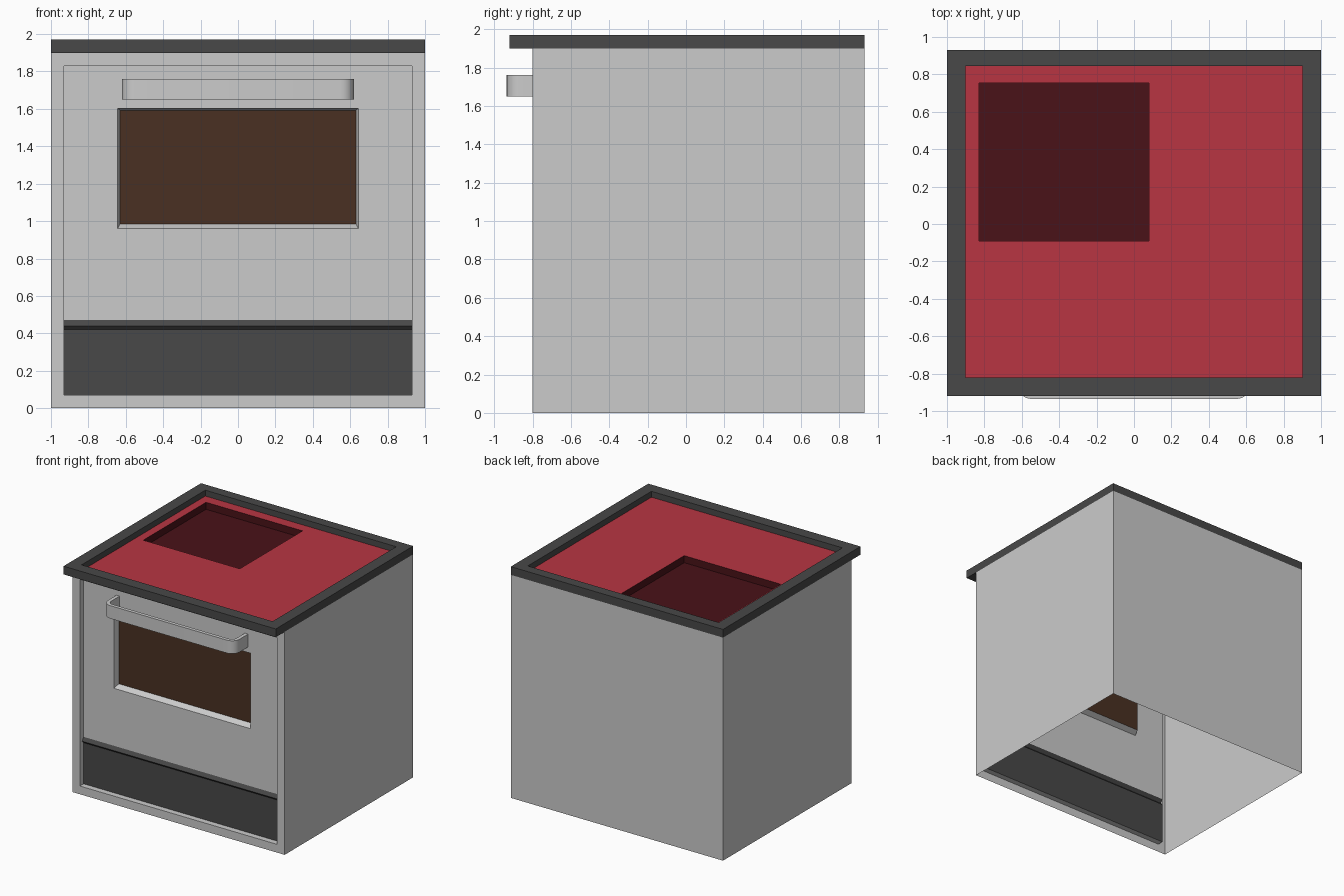
import bpy
import math

if "Cube" in bpy.data.objects:
    bpy.data.objects.remove(bpy.data.objects["Cube"])


def material(name, rgb):
    m = bpy.data.materials.new(name)
    m.diffuse_color = (*rgb, 1)
    m.use_nodes = True
    m.node_tree.nodes["Principled BSDF"].inputs["Base Color"].default_value = m.diffuse_color
    return m


dark = material("dark_enamel", (0.065, 0.065, 0.065))
red = material("red_plate", (0.48, 0.036, 0.055))
deep_red = material("deep_red_plate", (0.067, 0.006, 0.009))
brown = material("brown_glass", (0.067, 0.03, 0.016))


def make(name, verts, faces, mat=None):
    me = bpy.data.meshes.new(name)
    me.from_pydata(verts, [], faces)
    if mat:
        me.materials.append(mat)
    ob = bpy.data.objects.new(name, me)
    bpy.context.collection.objects.link(ob)
    return ob


def loft(name, loops, mat=None, start=False, end=False, closed=True):
    """Bridge equal-sized loops of points, optionally capping the ends."""
    n = len(loops[0])
    verts = [p for lp in loops for p in lp]
    faces = []
    for k in range(len(loops) - 1):
        for j in range(n if closed else n - 1):
            i = (j + 1) % n
            faces.append((k * n + j, k * n + i, (k + 1) * n + i, (k + 1) * n + j))
    if start:
        faces.append(tuple(reversed(range(n))))
    if end:
        faces.append(tuple(range((len(loops) - 1) * n, len(loops) * n)))
    return make(name, verts, faces, mat)


def front_rect(hw, z0, z1, y):
    return [(-hw, y, z0), (hw, y, z0), (hw, y, z1), (-hw, y, z1)]


def top_rect(x0, x1, y0, y1, z):
    return [(x0, y0, z), (x1, y0, z), (x1, y1, z), (x0, y1, z)]


FRONT, BACK, DOOR = -0.80, 0.93, -0.75

# Cabinet: right, back and left walls, open underneath
plan = [(1, FRONT), (1, BACK), (-1, BACK), (-1, FRONT)]
loft("cabinet_walls", [[(x, y, z) for x, y in plan] for z in (0, 1.9)], closed=False)

# Front frame with its recess
loft("front_frame", [front_rect(1, 0, 1.9, FRONT),
                     front_rect(0.93, 0.07, 1.83, FRONT),
                     front_rect(0.93, 0.07, 1.83, DOOR)])

# Oven door with bevelled window opening, and the glass
loft("oven_door", [front_rect(0.93, 0.47, 1.83, DOOR),
                   front_rect(0.643, 0.96, 1.603, DOOR),
                   front_rect(0.63, 0.985, 1.592, DOOR + 0.045)])
loft("oven_window", [front_rect(0.63, 0.985, 1.592, DOOR + 0.045)], brown, end=True)

# Drawer front: one profile with a small pull lip at the top
profile = [(DOOR, 0.07), (DOOR, 0.42), (DOOR - 0.02, 0.44), (DOOR, 0.47)]
loft("drawer_front", [[(-0.93, y, z), (0.93, y, z)] for y, z in profile],
     dark, closed=False)

# Door handle: U-shaped strap with rounded corners
def strap_arc(r):
    pts = [(-0.55 - r, DOOR)]
    for cx, a0 in ((-0.55, math.pi), (0.55, 1.5 * math.pi)):
        for i in range(7):
            a = a0 + i * math.pi / 12
            pts.append((cx + r * math.cos(a), -0.865 + r * math.sin(a)))
    return pts + [(0.55 + r, DOOR)]


outline = strap_arc(0.07) + strap_arc(0.04)[::-1]
handle = loft("door_handle", [[(x, y, z) for x, y in outline] for z in (1.65, 1.76)],
              start=True, end=True)
bpy.context.view_layer.objects.active = handle
handle.select_set(True)
bpy.ops.object.shade_smooth_by_angle(angle=math.radians(30))

# Worktop rim and the underside of its front overhang
inner = (-0.90, 0.90, -0.82, 0.845)
loft("worktop_rim", [top_rect(-1, 1, -0.92, BACK, 1.9),
                     top_rect(-1, 1, -0.92, BACK, 1.97),
                     top_rect(*inner, 1.97),
                     top_rect(*inner, 1.92)], dark)
loft("overhang_underside", [top_rect(-1, 1, -0.92, FRONT, 1.9)], dark, start=True)

# Red cooking plate with a sunken square well
well = (-0.83, 0.08, -0.09, 0.755)
loft("cooking_plate", [top_rect(*inner, 1.92), top_rect(*well, 1.92)], red)
loft("sunken_well", [top_rect(*well, 1.92), top_rect(*well, 1.86)], deep_red, end=True)
